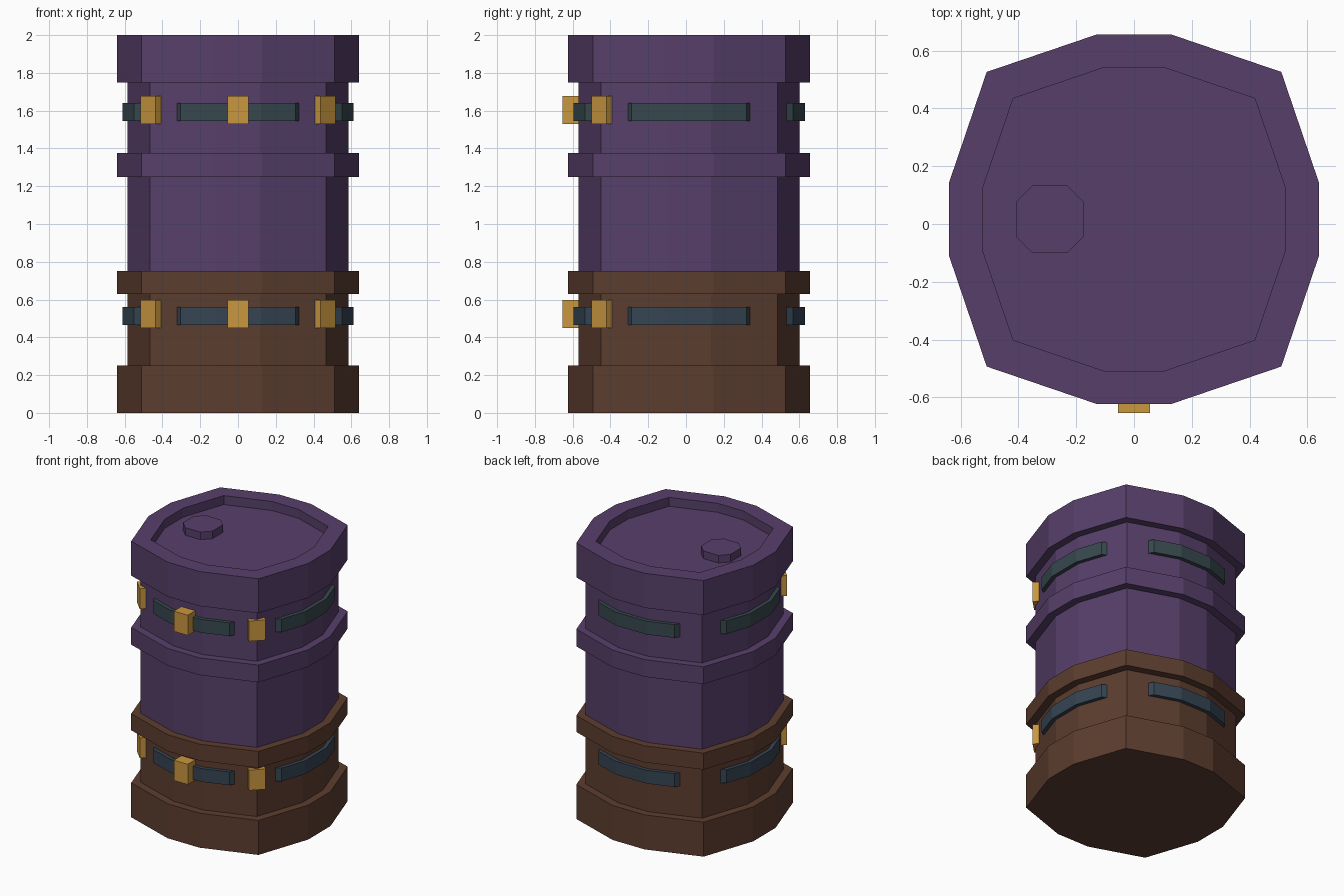
import bpy, bmesh, math
from mathutils import Matrix, Vector

cube = bpy.data.objects.get("Cube")
if cube:
    bpy.data.objects.remove(cube, do_unlink=True)

CENTRE_Y = 0.0165
BODY = 0.915  # body width relative to the rims


def material(name, srgb):
    lin = [((c / 255 + 0.055) / 1.055) ** 2.4 for c in srgb]
    m = bpy.data.materials.new(name)
    m.use_nodes = True
    m.diffuse_color = (*lin, 1)
    m.node_tree.nodes["Principled BSDF"].inputs["Base Color"].default_value = (*lin, 1)
    return m


purple = material("purple paint", (87, 63, 106))
brown = material("brown paint", (92, 61, 47))
gold = material("gold", (202, 151, 63))
green_slate = material("green slate", (55, 72, 78))
blue_slate = material("blue slate", (53, 68, 82))


def finish(name, bm, mats):
    bmesh.ops.recalc_face_normals(bm, faces=bm.faces)
    mesh = bpy.data.meshes.new(name)
    bm.to_mesh(mesh)
    bm.free()
    for m in mats:
        mesh.materials.append(m)
    obj = bpy.data.objects.new(name, mesh)
    obj.location.y = CENTRE_Y
    bpy.context.collection.objects.link(obj)
    return obj


def loft(sections):
    """Skin a stack of closed outlines and cap both ends."""
    bm = bmesh.new()
    rings = [[bm.verts.new(p) for p in s] for s in sections]
    n = len(rings[0])
    for a, b in zip(rings, rings[1:]):
        for i in range(n):
            j = (i + 1) % n
            bm.faces.new((a[i], a[j], b[j], b[i]))
    bm.faces.new(rings[0])
    bm.faces.new(rings[-1])
    return bm


def outline(scale, z):
    """Twelve-sided barrel cross-section."""
    quarter = [(0.64, 0.128), (0.51, 0.51), (0.128, 0.64)]
    pts = []
    for k in range(4):
        turn = Matrix.Rotation(k * math.pi / 2, 3, 'Z')
        pts += [turn @ Vector((x * scale, y * scale, z)) for x, y in quarter]
    return pts


# Barrel shell: rims, raised hoops and recessed lid
profile = [(1, 0), (1, 0.25), (BODY, 0.25), (BODY, 0.63), (1, 0.63), (1, 0.75),
           (BODY, 0.75), (BODY, 1.25), (1, 1.25), (1, 1.375), (BODY, 1.375),
           (BODY, 1.75), (1, 1.75), (1, 2), (0.82, 2), (0.82, 1.935)]
bm = loft([outline(s, z) for s, z in profile])
for f in bm.faces:
    f.material_index = 1 if f.calc_center_median().z < 0.76 else 0
finish("barrel_shell", bm, [purple, brown])

# Bung cap on the lid
a, b = 0.117, 0.06
octagon = [(a, -b), (a, b), (b, a), (-b, a), (-a, b), (-a, -b), (-b, -a), (b, -a)]
finish("bung_cap", loft([[(x - 0.292, y, z) for x, y in octagon]
                         for z in (1.93, 1.99)]), [purple])


def strap(name, turn, z, mat):
    """Bent strap hugging one side, with slanted ends."""
    outer = [(-0.305, -0.55), (-0.1225, -0.6125), (0.1225, -0.6125), (0.305, -0.55)]
    inner = [(0.325, -0.512), (0.115, -0.58), (-0.115, -0.58), (-0.325, -0.512)]
    bm = loft([[(x, y, h) for x, y in outer + inner] for h in (z - 0.048, z + 0.048)])
    bm.transform(Matrix.Rotation(turn, 4, 'Z'))
    finish(name, bm, [mat])


def buckle(name, turn, reach, z):
    """Block whose outer face lies at the given reach from the axis."""
    depth = 0.1
    bm = bmesh.new()
    bmesh.ops.create_cube(bm, size=1)
    bm.transform(Matrix.Rotation(turn, 4, 'Z')
                 @ Matrix.Translation((0, -reach + depth / 2, z))
                 @ Matrix.Diagonal((0.112, depth, 0.147, 1)))
    finish(name, bm, [gold])


# Straps all round, buckles on the front and its two corners
for level, z, mat in (("lower", 0.513, blue_slate), ("upper", 1.593, green_slate)):
    for k, side in enumerate(("front", "left", "back", "right")):
        strap(f"{level}_{side}_strap", k * math.pi / 2, z, mat)
    buckle(f"{level}_front_buckle", 0, 0.6715, z + 0.01)
    buckle(f"{level}_left_buckle", math.pi / 4, 0.674, z + 0.01)
    buckle(f"{level}_right_buckle", -math.pi / 4, 0.674, z + 0.01)
